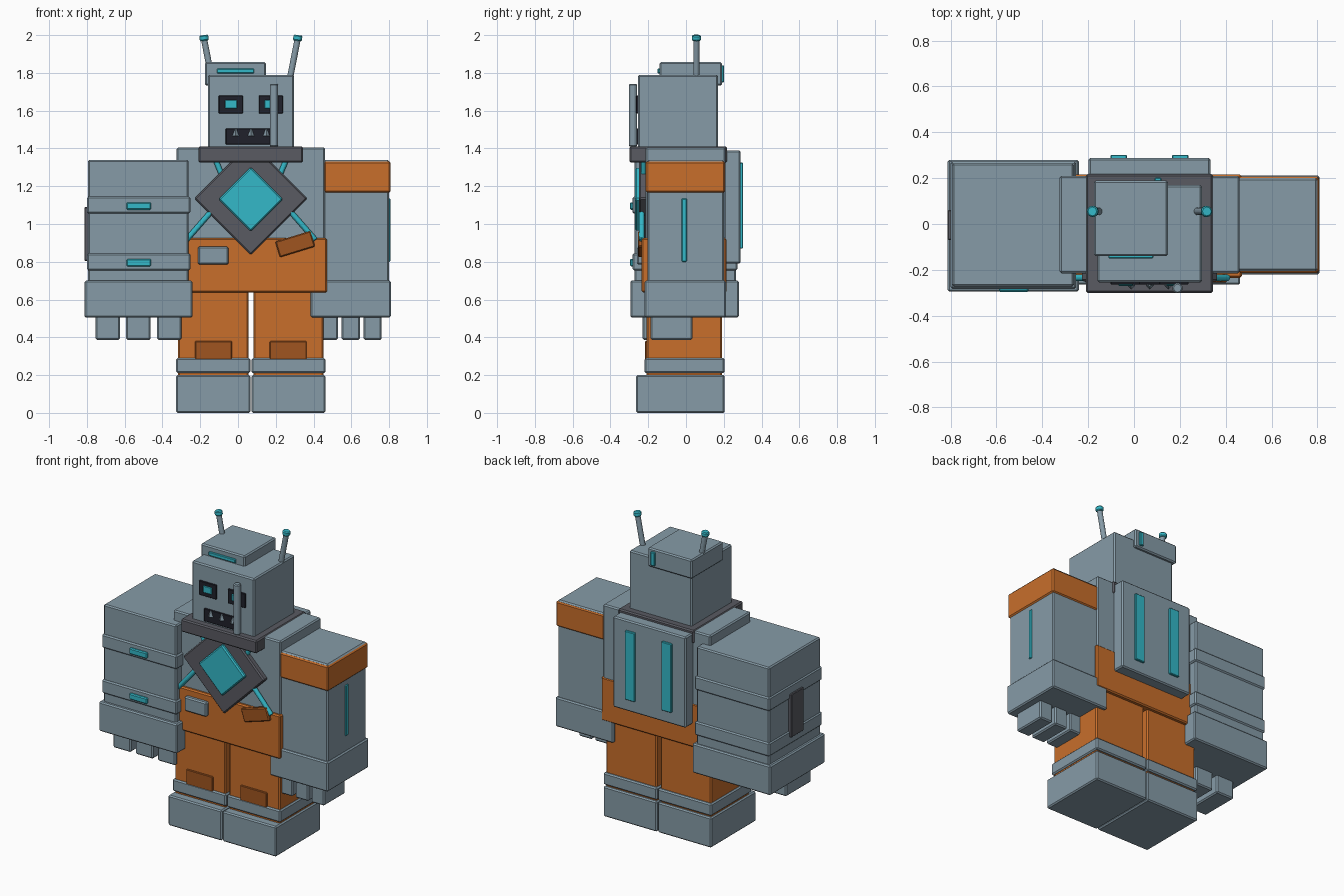
import bpy, math
from mathutils import Vector

if "Cube" in bpy.data.objects:
    bpy.data.objects.remove(bpy.data.objects["Cube"], do_unlink=True)


def material(name, rgb):
    m = bpy.data.materials.new(name)
    m.use_nodes = True
    m.diffuse_color = (*rgb, 1)
    bsdf = m.node_tree.nodes["Principled BSDF"]
    bsdf.inputs["Base Color"].default_value = (*rgb, 1)
    bsdf.inputs["Roughness"].default_value = 0.7
    return m


GREY = material("blue grey", (0.24, 0.33, 0.39))
ORANGE = material("orange", (0.58, 0.157, 0.024))
RUST = material("dark orange", (0.35, 0.09, 0.014))
TEAL = material("teal", (0.034, 0.48, 0.58))
DARK = material("dark grey", (0.1, 0.103, 0.122))
BLACK = material("near black", (0.014, 0.015, 0.024))
MID = 0.068  # centre line of the body


def finish(name, mat, bevel):
    o = bpy.context.object
    o.name = name
    o.data.materials.append(mat)
    if bevel:
        b = o.modifiers.new("Bevel", "BEVEL")
        b.width = bevel
        b.segments = 1
    return o


def box(name, mat, x, y, z, bevel=0.008, turn=0):
    """Box from (min, max) ranges, turned about the y axis in degrees."""
    spans = (x, y, z)
    bpy.ops.mesh.primitive_cube_add(size=1, location=[sum(s) / 2 for s in spans])
    o = bpy.context.object
    size = Vector([s[1] - s[0] for s in spans])
    for v in o.data.vertices:
        v.co = v.co * size
    o.rotation_euler.y = math.radians(turn)
    return finish(name, mat, bevel)


def rod(name, mat, a, b, r, sides=8, bevel=0.004, r2=None):
    """Straight rod or cone between two points."""
    a, b = Vector(a), Vector(b)
    bpy.ops.mesh.primitive_cone_add(vertices=sides, radius1=r, radius2=r if r2 is None else r2,
                                    depth=(b - a).length, location=(a + b) / 2)
    bpy.context.object.rotation_euler = (b - a).to_track_quat("Z", "Y").to_euler()
    return finish(name, mat, bevel)


def sided(name, s):
    return ("left_" if s > 0 else "right_") + name


def mirror(s, a, b):
    """Range given as distances from the centre line, on side s."""
    return tuple(sorted((MID + s * a, MID + s * b)))


# Legs, feet, cuffs and knee patches
for s in (1, -1):
    box(sided("foot", s), GREY, mirror(s, 0.003, 0.395), (-0.265, 0.205), (0, 0.2))
    box(sided("leg", s), ORANGE, mirror(s, 0.013, 0.385), (-0.21, 0.19), (0.19, 0.66))
    box(sided("cuff", s), GREY, mirror(s, 0.003, 0.395), (-0.22, 0.205), (0.21, 0.29))
    box(sided("knee_patch", s), RUST, mirror(s, 0.1, 0.295), (-0.218, -0.2), (0.27, 0.38), 0.004)

# Trunk
box("pelvis", ORANGE, mirror(1, -0.403, 0.403), (-0.235, 0.215), (0.637, 0.925))
box("torso", GREY, mirror(1, -0.393, 0.393), (-0.215, 0.21), (0.9, 1.405))
box("backpack", GREY, (-0.198, 0.333), (0.2, 0.288), (0.79, 1.39))
for s in (1, -1):
    box(sided("pack_light", s), TEAL, mirror(s, 0.098, 0.17), (0.28, 0.302), (0.87, 1.325), 0.004)
box("belt_plate", GREY, (-0.213, -0.05), (-0.26, -0.225), (0.785, 0.88))
box("belt_pouch", RUST, (0.205, 0.4), (-0.255, -0.225), (0.85, 0.937), 0.006, -17)

# Chest diamond with its four tubes
box("chest_diamond", DARK, (MID - 0.212, MID + 0.212), (-0.25, -0.2),
    (1.135 - 0.212, 1.135 + 0.212), 0.008, 45)
box("chest_gem", TEAL, (MID - 0.121, MID + 0.121), (-0.27, -0.24),
    (1.131 - 0.121, 1.131 + 0.121), 0.008, 45)
for s in (1, -1):
    rod(sided("lower_tube", s), TEAL, (MID + s * 0.18, -0.235, 1.1),
        (MID + s * 0.342, -0.235, 0.915), 0.016)
    rod(sided("upper_tube", s), TEAL, (MID + s * 0.13, -0.225, 1.2),
        (MID + s * 0.195, -0.225, 1.36), 0.016)

# Head, cap and face
box("collar", DARK, (-0.21, 0.345), (-0.3, 0.218), (1.325, 1.41))
box("head", GREY, (-0.16, 0.297), (-0.255, 0.17), (1.4, 1.79))
box("cap", GREY, (-0.175, 0.148), (-0.14, 0.19), (1.732, 1.857))
box("cap_front_light", TEAL, (-0.112, 0.085), (-0.15, -0.13), (1.797, 1.823), 0.004)
box("cap_back_light", TEAL, (0.09, 0.12), (0.18, 0.202), (1.75, 1.84), 0.004)
for s in (1, -1):
    box(sided("eye_socket", s), BLACK, mirror(s, 0.042, 0.17), (-0.264, -0.25), (1.585, 1.68), 0.003)
    box(sided("eye", s), TEAL, mirror(s, 0.073, 0.136), (-0.27, -0.26), (1.612, 1.656), 0.003)
    rod(sided("antenna", s), GREY, (MID + s * 0.205, 0.055, 1.76),
        (MID + s * 0.247, 0.055, 1.975), 0.018)
    rod(sided("antenna_tip", s), TEAL, (MID + s * 0.246, 0.055, 1.97),
        (MID + s * 0.25, 0.055, 2.0), 0.026, 8, 0.006)
box("mouth", BLACK, (-0.065, 0.172), (-0.264, -0.25), (1.42, 1.505), 0.003)
for i in range(3):
    x = -0.012 + 0.081 * i
    rod("tooth_%d" % (i + 1), GREY, (x, -0.268, 1.465), (x, -0.268, 1.503), 0.018, 4, 0, 0.004)
rod("face_pipe", GREY, (0.19, -0.28, 1.41), (0.19, -0.28, 1.742), 0.024, 8, 0.006)

# Big right arm
box("right_arm", GREY, (-0.793, -0.262), (-0.273, 0.265), (0.68, 1.34))
for i, z in enumerate((0.755, 1.055)):
    box("right_arm_band_%d" % (i + 1), GREY, (-0.8, -0.252), (-0.283, 0.273), (z, z + 0.09))
    box("right_arm_light_%d" % (i + 1), TEAL, (-0.59, -0.46), (-0.297, -0.27),
        (z + 0.02, z + 0.06), 0.006)
box("right_arm_plate", DARK, (-0.813, -0.78), (-0.07, 0.06), (0.805, 1.09), 0.004)
box("right_hand", GREY, (-0.813, -0.24), (-0.295, 0.28), (0.505, 0.7))
for i in range(3):
    x = -0.755 + 0.163 * i
    box("right_finger_%d" % (i + 1), GREY, (x, x + 0.13), (-0.23, 0.03), (0.387, 0.52))

# Slim left arm
box("left_arm", GREY, (0.44, 0.8), (-0.205, 0.2), (0.68, 1.34))
box("left_shoulder_band", ORANGE, (0.455, 0.808), (-0.214, 0.207), (1.167, 1.332))
box("left_arm_light", TEAL, (0.79, 0.807), (-0.023, 0.004), (0.8, 1.135), 0.004)
box("left_hand", GREY, (0.385, 0.81), (-0.22, 0.212), (0.505, 0.7))
for i in range(3):
    x = 0.433 + 0.116 * i
    box("left_finger_%d" % (i + 1), GREY, (x, x + 0.096), (-0.187, 0.035), (0.387, 0.52))
